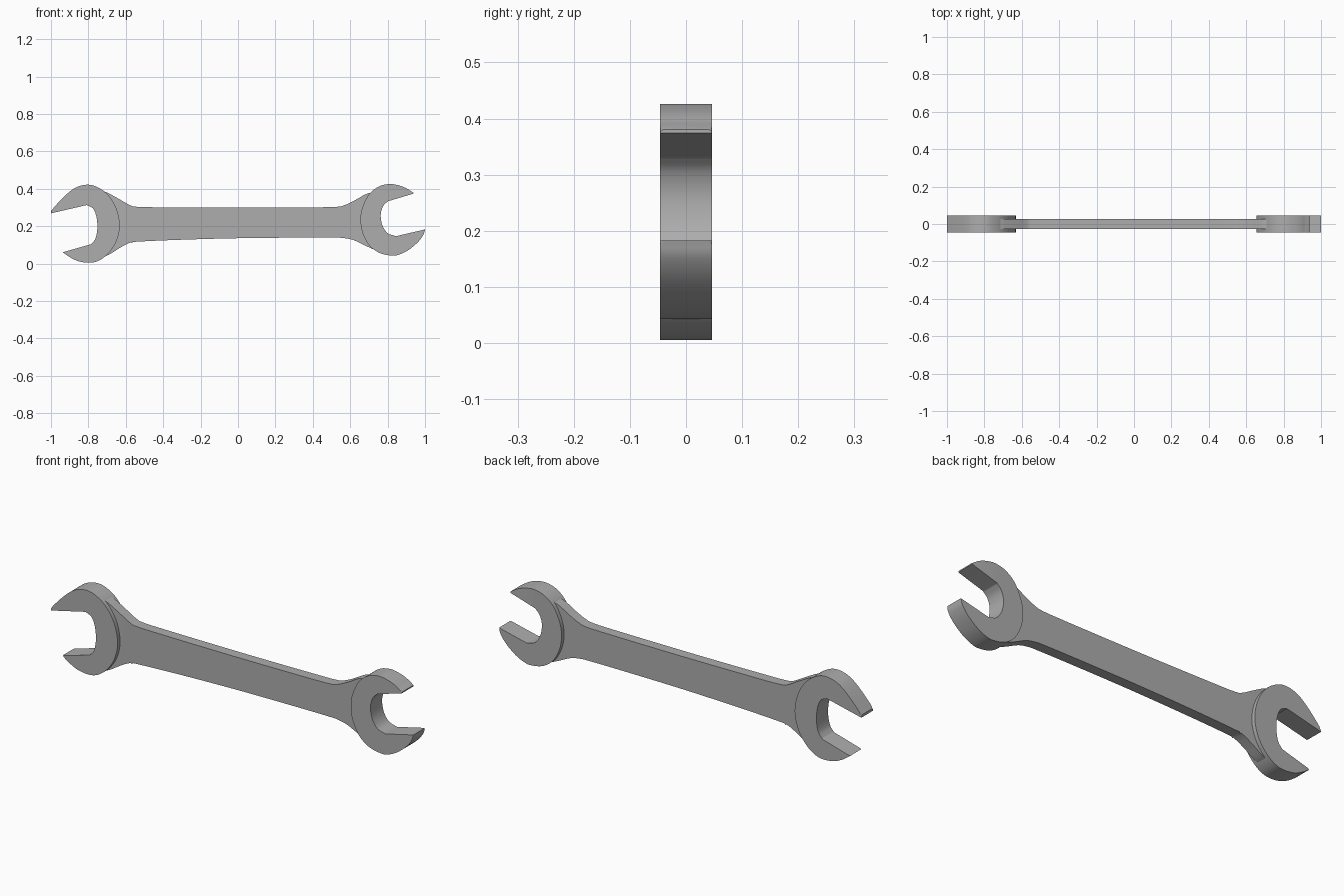
import bpy, bmesh, math
from mathutils import Vector

if "Cube" in bpy.data.objects:
    bpy.data.objects.remove(bpy.data.objects["Cube"])

steel = bpy.data.materials.new("steel grey")
steel.diffuse_color = (0.42, 0.42, 0.42, 1)
steel.use_nodes = True
steel.node_tree.nodes["Principled BSDF"].inputs["Base Color"].default_value = steel.diffuse_color


def spline(pts, n=5):
    """Catmull-Rom curve through open list of (x, z) points."""
    p = [Vector(q) for q in pts]
    p = [2 * p[0] - p[1]] + p + [2 * p[-1] - p[-2]]
    out = []
    for i in range(1, len(p) - 2):
        a, b, c, d = p[i - 1:i + 3]
        for k in range(n):
            t = k / n
            out.append(0.5 * (2 * b + (c - a) * t + (2 * a - 5 * b + 4 * c - d) * t * t
                              + (3 * b - a - 3 * c + d) * t ** 3))
    out.append(p[-2])
    return out


def plate(name, round_path, plain_path, half, bevel):
    """Extrude a closed outline along y and round the rims of round_path only."""
    bm = bmesh.new()
    path = round_path + plain_path
    n, m = len(path), len(round_path)
    front = [bm.verts.new((p.x, -half, p.y)) for p in path]
    back = [bm.verts.new((p.x, half, p.y)) for p in path]
    bm.faces.new(front)
    bm.faces.new(back[::-1])
    for i in range(n):
        j = (i + 1) % n
        bm.faces.new((front[i], back[i], back[j], front[j]))
    rims = [bm.edges.get((ring[i], ring[i + 1])) for ring in (front, back) for i in range(m - 1)]
    bmesh.ops.bevel(bm, geom=rims, offset=bevel, segments=4, profile=0.5,
                    affect='EDGES', clamp_overlap=True)
    bmesh.ops.recalc_face_normals(bm, faces=bm.faces[:])
    me = bpy.data.meshes.new(name)
    bm.to_mesh(me)
    bm.free()
    me.materials.append(steel)
    ob = bpy.data.objects.new(name, me)
    bpy.context.collection.objects.link(ob)
    bpy.ops.object.select_all(action='DESELECT')
    ob.select_set(True)
    bpy.context.view_layer.objects.active = ob
    bpy.ops.object.shade_smooth_by_angle(angle=math.radians(35))
    wn = ob.modifiers.new("weighted normals", 'WEIGHTED_NORMAL')
    wn.keep_sharp = True
    return ob


# Large open jaw on the left: outer curve, then the mouth from lower to upper tip
outer = [(-1, .282), (-.95, .338), (-.90, .385), (-.86, .41), (-.81, .422), (-.76, .413),
         (-.70, .373), (-.652, .30), (-.632, .205), (-.65, .12), (-.69, .058), (-.74, .018),
         (-.79, .005), (-.85, .012), (-.90, .035), (-.937, .061)]
mouth = [(-.785, .104), (-.762, .135), (-.752, .19), (-.757, .25), (-.775, .295), (-.81, .313)]
plate("large_jaw", spline(outer), spline(mouth) + [Vector((-1, .269))], .046, .014)

# Small open jaw on the right
outer = [(.937, .38), (.89, .408), (.84, .423), (.80, .425), (.75, .411), (.70, .37),
         (.665, .30), (.655, .24), (.664, .17), (.70, .10), (.755, .058), (.82, .043),
         (.86, .048), (.91, .072), (.96, .113), (.99, .152), (1, .183)]
mouth = [(.845, .147), (.80, .163), (.772, .205), (.763, .26), (.775, .305), (.80, .333)]
plate("small_jaw", spline(outer), spline(mouth) + [Vector((.937, .374))], .046, .014)

# Thin tapering handle that flares into both jaws
top = [(-.74, .393), (-.70, .380), (-.635, .345), (-.58, .314), (-.54, .304), (-.40, .301),
       (0, .299), (.40, .301), (.53, .304), (.57, .313), (.62, .336), (.68, .37), (.72, .382)]
low = [(.74, .07), (.69, .092), (.62, .125), (.57, .136), (.52, .139), (.30, .139), (0, .136),
       (-.30, .128), (-.53, .118), (-.58, .111), (-.634, .083), (-.69, .048), (-.74, .03)]
plate("handle", spline(top) + spline(low), [], .026, .008)
